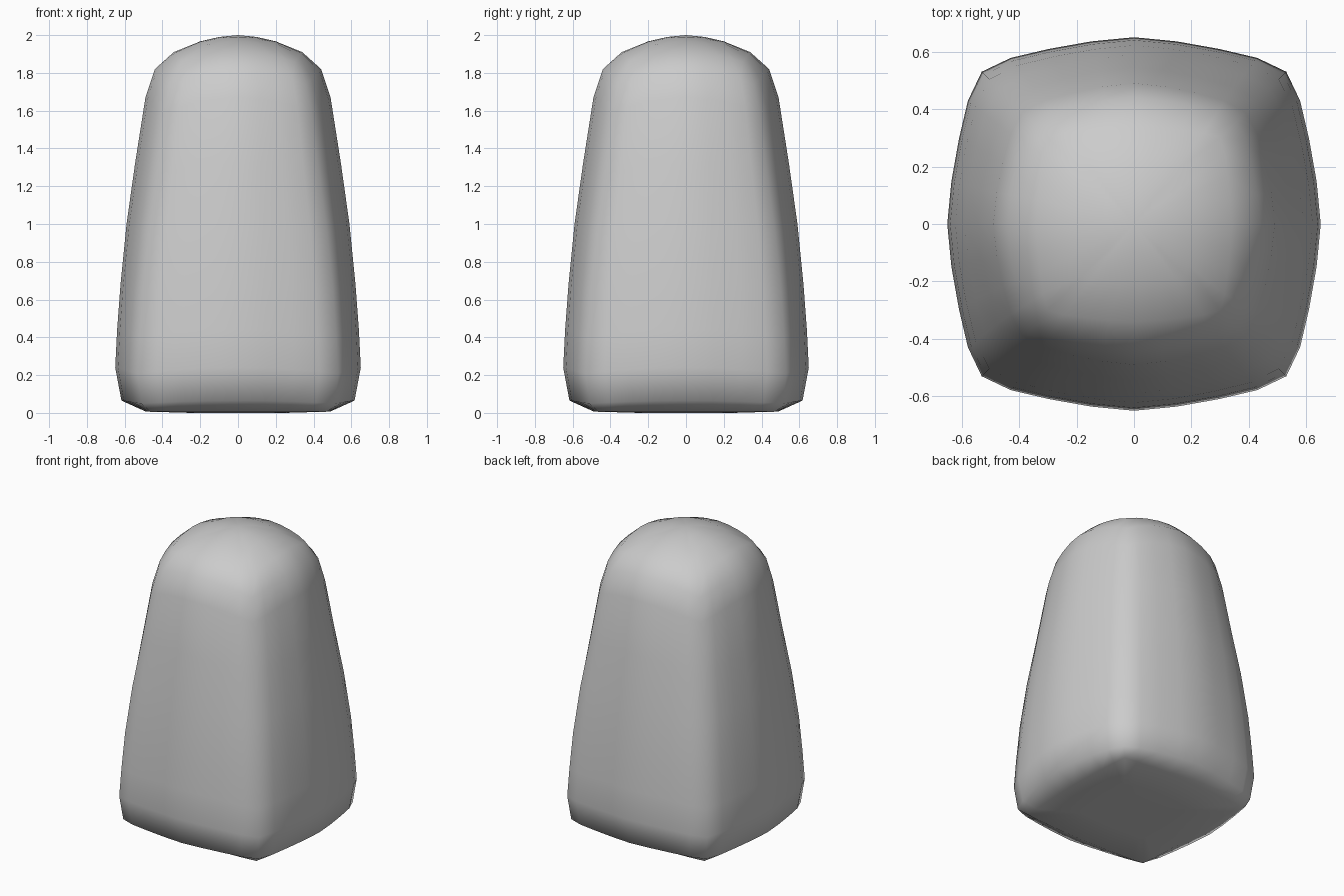
import bpy, bmesh
from math import cos, sin, pi

if "Cube" in bpy.data.objects:
    bpy.data.objects.remove(bpy.data.objects["Cube"])

# Rings from base to crown: mid-side half width and height, corner half width and height
RINGS = [
    (0.25, 0.00, 0.23, 0.00),
    (0.49, 0.008, 0.465, 0.006),
    (0.617, 0.065, 0.512, 0.05),
    (0.650, 0.24, 0.530, 0.21),
    (0.640, 0.44, 0.520, 0.40),
    (0.622, 0.68, 0.504, 0.64),
    (0.590, 1.00, 0.472, 0.95),
    (0.545, 1.32, 0.430, 1.26),
    (0.490, 1.67, 0.388, 1.59),
    (0.440, 1.82, 0.358, 1.74),
    (0.340, 1.91, 0.300, 1.86),
    (0.200, 1.967, 0.180, 1.945),
    (0.100, 1.99, 0.090, 1.985),
]
# Half a side, from its middle to the corner: (sideways fraction, bulge lost)
SIDE = [(0.0, 0.0), (0.28, 0.12), (0.56, 0.34), (0.81, 0.60), (1.0, 1.0)]
FULL = [(-t, g) for t, g in SIDE[:0:-1]] + SIDE[:-1]  # one side, shared corner left out


def ring(bm, e, ze, c, zc):
    """Four-sided ring with bulging sides and softened corners."""
    verts = []
    for k in range(4):
        a = k * pi / 2
        for t, g in FULL:
            out, across, z = e + (c - e) * g, t * c, ze + (zc - ze) * t * t
            verts.append(bm.verts.new((out * cos(a) - across * sin(a),
                                       out * sin(a) + across * cos(a), z)))
    return verts


# Body: rings joined by quads, closed with a fan at base and crown
bm = bmesh.new()
rings = [ring(bm, *r) for r in RINGS]
base = bm.verts.new((0, 0, 0))
crown = bm.verts.new((0, 0, 2))
n = len(rings[0])
for i in range(n):
    j = (i + 1) % n
    for lo, hi in zip(rings, rings[1:]):
        bm.faces.new((lo[i], lo[j], hi[j], hi[i]))
    bm.faces.new((base, rings[0][j], rings[0][i]))
    bm.faces.new((crown, rings[-1][i], rings[-1][j]))
for f in bm.faces:
    f.smooth = True
bmesh.ops.recalc_face_normals(bm, faces=bm.faces[:])

mesh = bpy.data.meshes.new("rounded_block")
bm.to_mesh(mesh)
bm.free()
bpy.context.collection.objects.link(bpy.data.objects.new("rounded_block", mesh))
